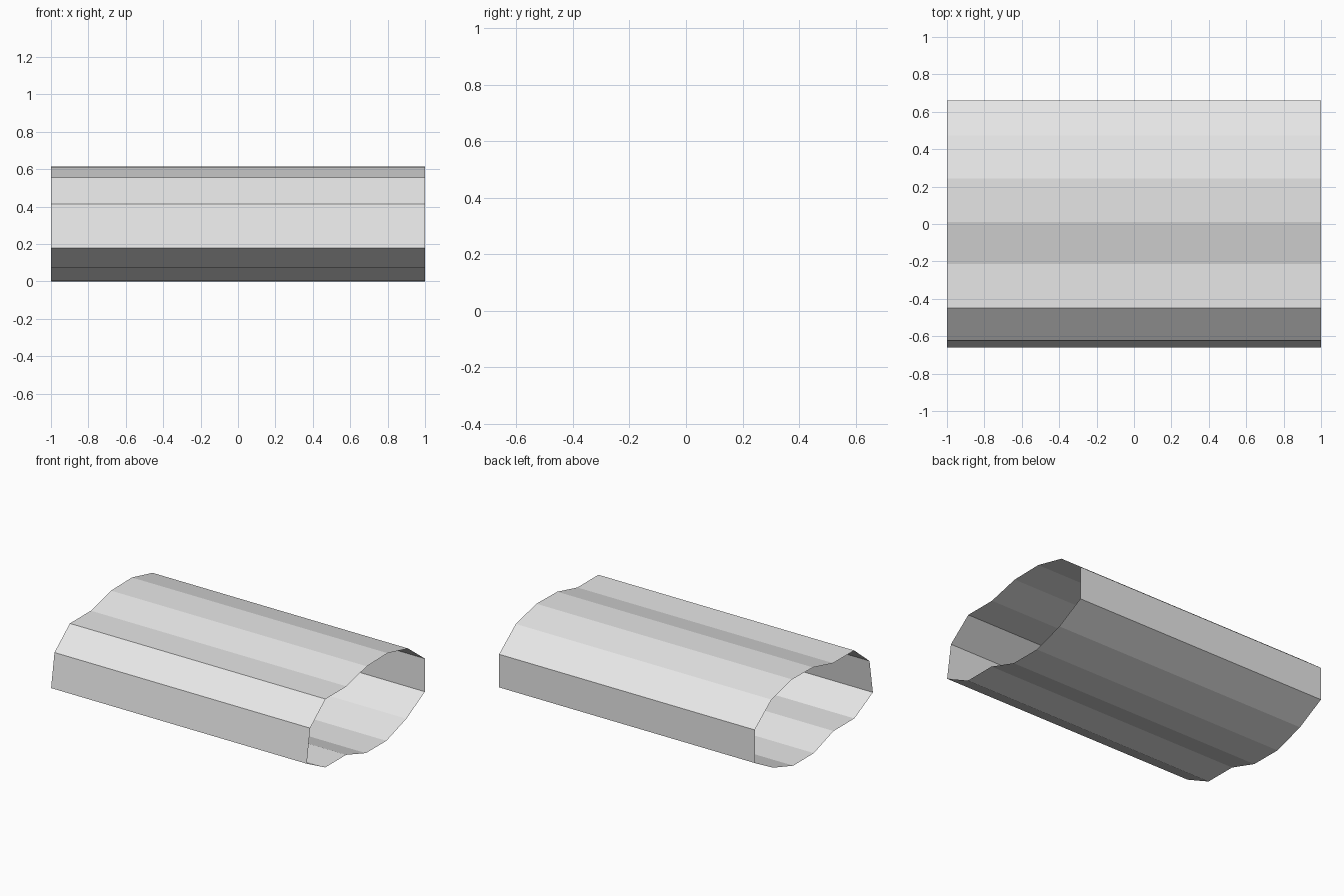
import bpy
import bmesh
from mathutils import Vector

cube = bpy.data.objects.get("Cube")
if cube:
    bpy.data.objects.remove(cube, do_unlink=True)

# One plain grey for the whole shell
grey = bpy.data.materials.new("light_grey")
grey.use_nodes = True
colour = (0.8, 0.8, 0.8, 1.0)
grey.diffuse_color = colour
grey.node_tree.nodes["Principled BSDF"].inputs["Base Color"].default_value = colour

# Closed cross-section (y, z), from the lower front edge over the top and back
section = [
    (-0.66, 0.178), (-0.622, 0.415), (-0.45, 0.555), (-0.215, 0.555),
    (0.01, 0.611), (0.243, 0.615), (0.473, 0.56), (0.66, 0.417),
    (0.66, 0.183), (0.453, 0.071), (0.23, 0.0), (0.0, 0.001),
    (-0.22, 0.073), (-0.453, 0.073),
]
half_length = 1.0

# Open-ended thin tube: sweep the section outline along x
bm = bmesh.new()
ring = [bm.verts.new((-half_length, y, z)) for y, z in section]
outline = [bm.edges.new((a, b)) for a, b in zip(ring, ring[1:] + ring[:1])]
swept = bmesh.ops.extrude_edge_only(bm, edges=outline)["geom"]
far_ring = [v for v in swept if isinstance(v, bmesh.types.BMVert)]
bmesh.ops.translate(bm, verts=far_ring, vec=(2 * half_length, 0, 0))

# Point every panel away from the tube's axis
axis = Vector((0, 0, 0.31))
bm.normal_update()
for face in bm.faces:
    if face.normal.dot(face.calc_center_median() - axis) < 0:
        face.normal_flip()

mesh = bpy.data.meshes.new("faceted_tube")
bm.to_mesh(mesh)
bm.free()
mesh.materials.append(grey)
tube = bpy.data.objects.new("faceted_tube", mesh)
bpy.context.collection.objects.link(tube)
